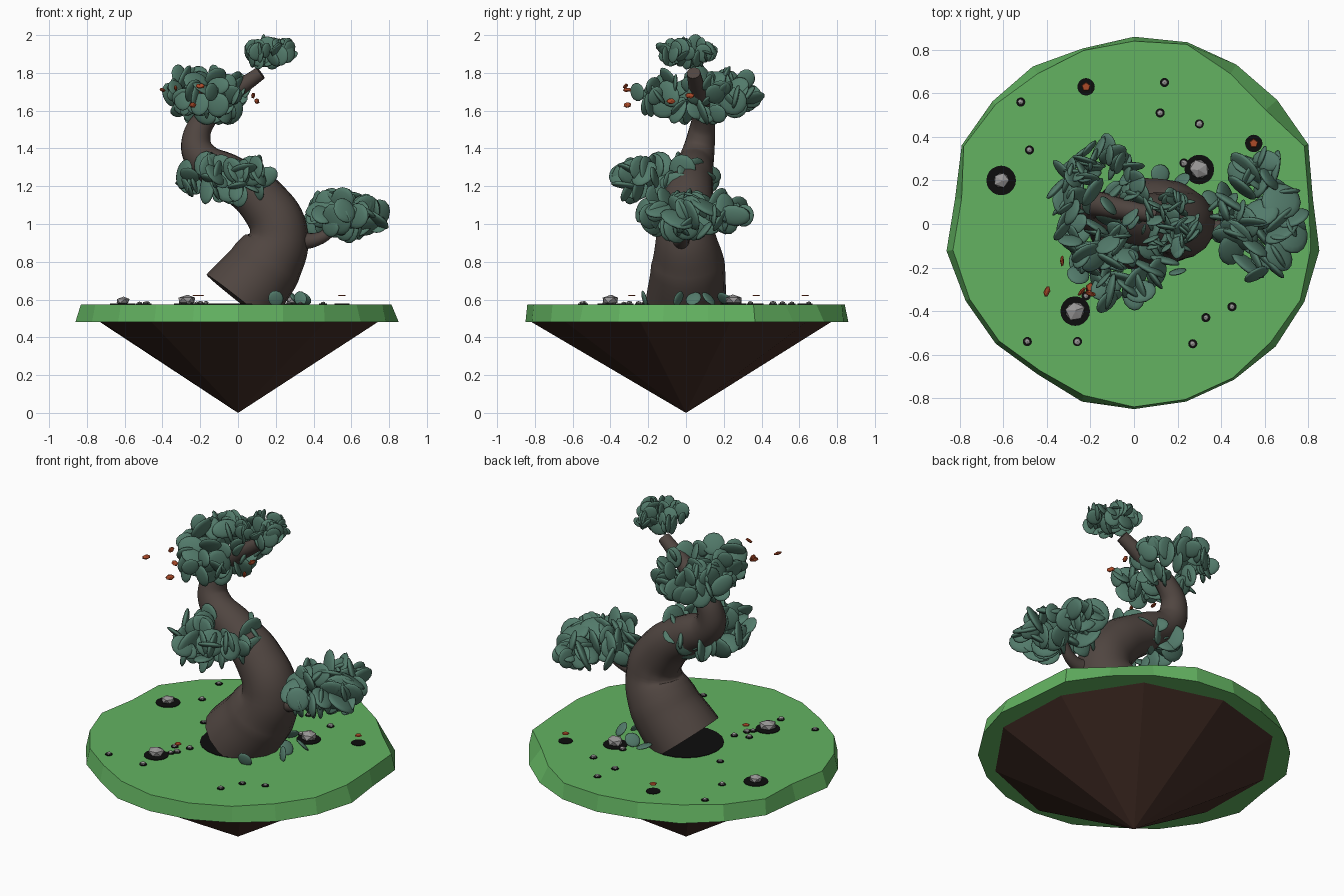
import bpy, bmesh, math, random
from mathutils import Vector, Matrix

random.seed(11)
if "Cube" in bpy.data.objects:
    bpy.data.objects.remove(bpy.data.objects["Cube"])


def material(name, rgb):
    m = bpy.data.materials.new(name)
    m.use_nodes = True
    m.diffuse_color = (*rgb, 1)
    bsdf = m.node_tree.nodes["Principled BSDF"]
    bsdf.inputs["Base Color"].default_value = (*rgb, 1)
    bsdf.inputs["Roughness"].default_value = 0.9
    return m


GRASS = material("grass green", (0.125, 0.45, 0.12))
SOIL = material("dark soil", (0.06, 0.028, 0.02))
BARK = material("bark brown", (0.08, 0.06, 0.052))
LEAF = material("leaf green", (0.085, 0.195, 0.145))
STONE = material("stone grey", (0.32, 0.31, 0.31))
ORANGE = material("autumn orange", (0.42, 0.07, 0.022))
BLACK = material("shade black", (0.004, 0.004, 0.004))
GROUND = 0.575


def finish(name, bm, mat, smooth=False):
    bmesh.ops.recalc_face_normals(bm, faces=bm.faces)
    me = bpy.data.meshes.new(name)
    bm.to_mesh(me)
    bm.free()
    me.materials.append(mat)
    me.polygons.foreach_set("use_smooth", [smooth] * len(me.polygons))
    ob = bpy.data.objects.new(name, me)
    bpy.context.collection.objects.link(ob)
    return ob


def ring(bm, radii, z):
    """Irregular ring of vertices, clockwise from the back."""
    n = len(radii)
    return [bm.verts.new((r * math.sin(math.tau * i / n), r * math.cos(math.tau * i / n), z))
            for i, r in enumerate(radii)]


# Grass slab with a slightly uneven rim
top = [.84, .86, .82, .80, .86, .81, .82, .84, .83, .84, .84,
       .84, .82, .80, .82, .83, .84, .80, .86, .84, .82, .83]
low = [.86, .87, .87, .87, .88, .83, .86, .86, .86, .85, .85,
       .85, .85, .82, .84, .85, .87, .83, .87, .86, .86, .84]
bm = bmesh.new()
upper, lower = ring(bm, top, GROUND), ring(bm, low, 0.48)
bm.faces.new(upper)
bm.faces.new(lower)
for i in range(len(top)):
    j = (i + 1) % len(top)
    bm.faces.new((upper[i], upper[j], lower[j], lower[i]))
finish("grass_slab", bm, GRASS)

# Soil cone under the slab
bm = bmesh.new()
rim = ring(bm, [.77, .79, .76, .78, .79, .82, .78, .76, .77, .79], 0.482)
tip = bm.verts.new((0, 0, 0))
bm.faces.new(rim)
for i in range(len(rim)):
    bm.faces.new((rim[i], rim[(i + 1) % len(rim)], tip))
finish("soil_cone", bm, SOIL)


# Trunk and branch: tapered tubes along curves
def tube(name, points):
    cu = bpy.data.curves.new(name, "CURVE")
    cu.dimensions = "3D"
    cu.bevel_depth = 1
    cu.bevel_resolution = 6
    cu.resolution_u = 8
    cu.use_fill_caps = True
    sp = cu.splines.new("BEZIER")
    sp.bezier_points.add(len(points) - 1)
    for bp, (x, y, z, r) in zip(sp.bezier_points, points):
        bp.co = (x, y, z)
        bp.radius = r
        bp.handle_left_type = bp.handle_right_type = "AUTO"
    cu.materials.append(BARK)
    ob = bpy.data.objects.new(name, cu)
    bpy.context.collection.objects.link(ob)
    bpy.ops.object.select_all(action="DESELECT")
    ob.select_set(True)
    bpy.context.view_layer.objects.active = ob
    bpy.ops.object.convert(target="MESH")
    bpy.ops.object.shade_smooth_by_angle(angle=math.radians(40))


tube("trunk", [(0, 0, .6, .213), (.15, .01, .79, .195), (.215, 0, .95, .155),
               (.13, .01, 1.12, .135), (-.04, .03, 1.25, .115), (-.2, .06, 1.36, .09),
               (-.22, .08, 1.46, .075), (-.17, .09, 1.56, .06), (-.07, .07, 1.66, .05),
               (.12, .04, 1.8, .036)])
tube("side_branch", [(.25, -.02, .92, .06), (.42, -.02, .92, .035), (.56, .03, 1.03, .02)])


def leaf(bm, centre, size, normal):
    """One flattened round leaf."""
    turn = normal.to_track_quat("Z", "Y").to_matrix().to_4x4()
    turn = turn @ Matrix.Rotation(random.uniform(0, math.tau), 4, "Z")
    shape = Matrix.Diagonal((size, size * random.uniform(.65, 1), size * .22, 1))
    bmesh.ops.create_uvsphere(bm, u_segments=14, v_segments=8, radius=1,
                              matrix=Matrix.Translation(centre) @ turn @ shape)


def random_direction():
    return Vector([random.gauss(0, 1) for _ in range(3)]).normalized()


# Foliage pads: centre, half extents, leaf size, leaf count
pads = {
    "lower_left_foliage": ((.57, .03, 1.05), (.26, .33, .155), .085, 60),
    "middle_foliage": ((-.07, -.12, 1.24), (.31, .32, .15), .08, 60),
    "upper_foliage": ((-.16, .06, 1.69), (.27, .36, .185), .07, 85),
    "crown_foliage": ((.165, .01, 1.91), (.175, .19, .09), .05, 50),
}
for name, (centre, half, size, count) in pads.items():
    bm = bmesh.new()
    for _ in range(count):
        s = size * random.uniform(.7, 1.15)
        reach = random.uniform(.45, 1) ** .5
        d = random_direction()
        spot = Vector([c + d[k] * reach * max(half[k] - s * .8, .02) for k, c in enumerate(centre)])
        n = random_direction()
        n.z *= .5
        leaf(bm, spot, s, n.normalized())
    finish(name, bm, LEAF, True)

# Fallen green leaves around the trunk foot
bm = bmesh.new()
for x, y in ((.3, .04), (.33, -.04), (.22, .2), (.12, .23), (.35, .12), (.2, -.22)):
    leaf(bm, Vector((x, y, GROUND + .03)), .045, random_direction())
finish("fallen_leaves", bm, LEAF, True)

# Stones
rocks = [(-.61, .2), (.3, .25), (-.27, -.4)]
pebbles = [(-.52, .56), (-.48, .34), (.12, .51), (.14, .65), (.3, .46), (.23, .28),
           (.45, -.38), (.33, -.43), (.27, -.55), (-.26, -.54), (-.49, -.54),
           (-.2, -.3), (-.17, -.22), (-.25, -.25), (-.22, -.33), (-.3, .1)]


def stones(name, spots, size):
    bm = bmesh.new()
    for x, y in spots:
        s = size * random.uniform(.8, 1.1)
        place = Matrix.Translation((x, y, GROUND + s * .45))
        turn = Matrix.Rotation(random.uniform(0, 6), 4, "Z")
        new = bmesh.ops.create_icosphere(bm, subdivisions=1, radius=s,
                                         matrix=place @ turn @ Matrix.Diagonal((1, 1, .6, 1)))
        for v in new["verts"]:
            v.co.x += random.uniform(-.1, .1) * s
            v.co.y += random.uniform(-.1, .1) * s
    finish(name, bm, STONE)


stones("rocks", rocks, .048)
stones("pebbles", pebbles, .016)

# Orange leaves: some in the air, some near the ground
hanging = [(-.4, -.31, 1.71), (-.33, -.17, 1.72), (-.24, -.31, 1.63), (-.2, -.32, 1.73),
           (.1, -.08, 1.65), (.08, .02, 1.68), (-.2, -.17, 1.7)]
drifting = [(-.22, .63), (.55, .37), (-.2, -.29)]
bm = bmesh.new()
for spot in hanging:
    turn = random_direction().to_track_quat("Z", "Y").to_matrix().to_4x4()
    bmesh.ops.create_icosphere(bm, subdivisions=1, radius=.028,
                               matrix=Matrix.Translation(spot) @ turn @ Matrix.Diagonal((1, .6, .35, 1)))
for x, y in drifting:
    bmesh.ops.create_cone(bm, cap_ends=True, segments=5, radius1=.022, radius2=.018, depth=.005,
                          matrix=Matrix.Translation((x, y, .622)))
finish("orange_leaves", bm, ORANGE)

# Dark patches on the grass
bm = bmesh.new()
patches = [(p, .068) for p in rocks] + [(p, .04) for p in drifting[:2]]
patches += [(p, .021) for p in pebbles] + [((0, 0), .21)]
for (x, y), r in patches:
    bmesh.ops.create_cone(bm, cap_ends=True, segments=20, radius1=r, radius2=r, depth=.004,
                          matrix=Matrix.Translation((x, y, GROUND + .001)))
finish("dark_patches", bm, BLACK)
